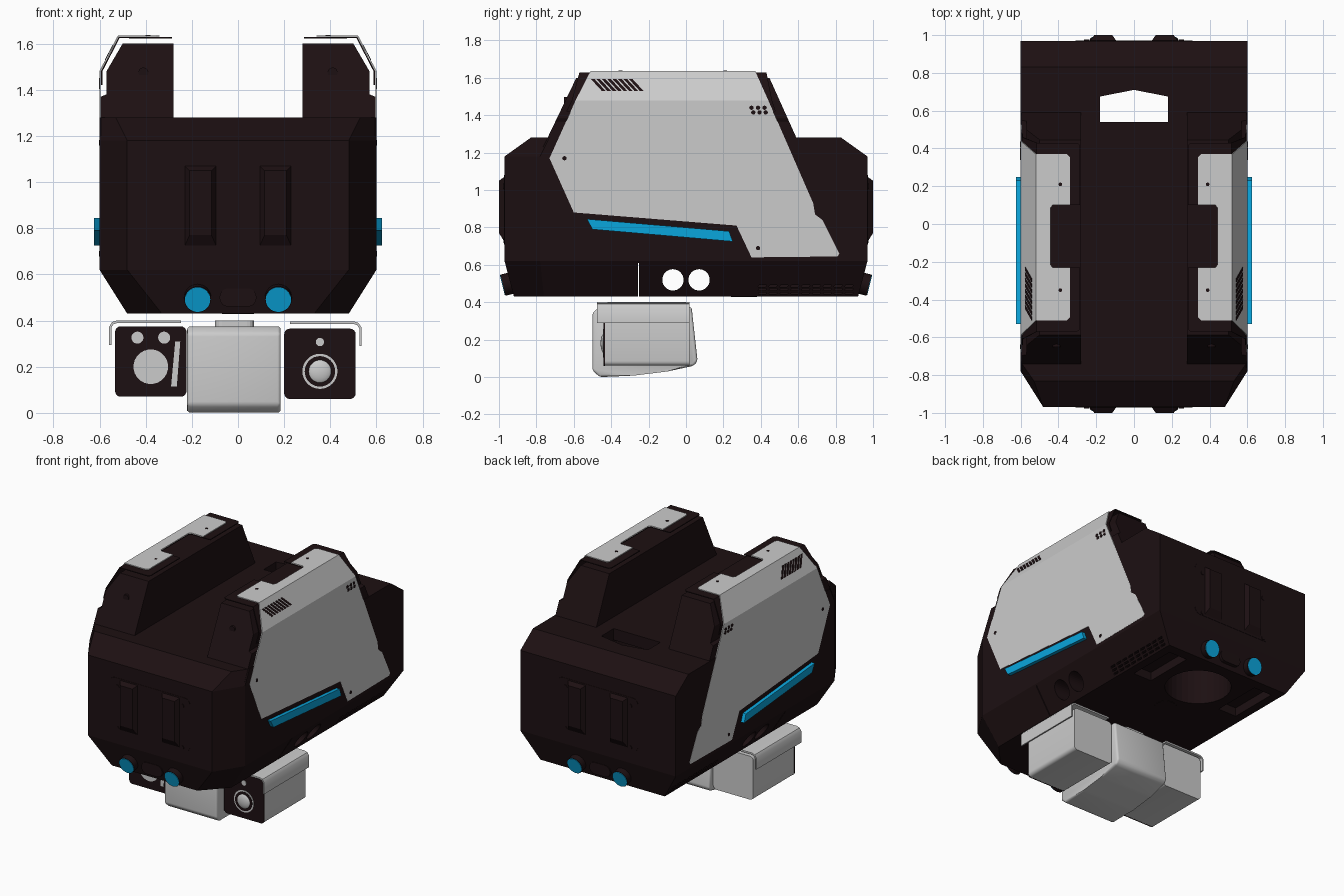
import bpy, bmesh
from math import sin, cos, pi, radians
from mathutils import Matrix

if "Cube" in bpy.data.objects:
    bpy.data.objects.remove(bpy.data.objects["Cube"])


def material(name, rgb):
    m = bpy.data.materials.new(name)
    m.diffuse_color = (*rgb, 1)
    m.use_nodes = True
    m.node_tree.nodes["Principled BSDF"].inputs["Base Color"].default_value = m.diffuse_color
    return m


DARK = material("dark_shell", (0.012, 0.005, 0.006))
BLUE = material("blue_light", (0.003, 0.38, 0.72))


def finish(name, bm, mat=None, mirror="", smooth=False):
    bmesh.ops.recalc_face_normals(bm, faces=bm.faces[:])
    me = bpy.data.meshes.new(name)
    bm.to_mesh(me)
    bm.free()
    ob = bpy.data.objects.new(name, me)
    bpy.context.collection.objects.link(ob)
    if mat:
        me.materials.append(mat)
    if mirror:
        mod = ob.modifiers.new("Mirror", "MIRROR")
        mod.use_axis = ["x" in mirror, "y" in mirror, False]
        mod.use_mirror_merge = False
    if smooth:
        bpy.ops.object.select_all(action="DESELECT")
        ob.select_set(True)
        bpy.context.view_layer.objects.active = ob
        bpy.ops.object.shade_smooth_by_angle(angle=radians(35))
    return ob


def loft(bm, rings):
    vs = [[bm.verts.new(p) for p in r] for r in rings]
    n = len(vs[0])
    for a, b in zip(vs, vs[1:]):
        for i in range(n):
            bm.faces.new((a[i], a[(i + 1) % n], b[(i + 1) % n], b[i]))
    bm.faces.new(vs[0])
    bm.faces.new(vs[-1])


def add_prism(bm, pts, axis, lo, hi):
    def at(p, t):
        return {"x": (t, *p), "y": (p[0], t, p[1]), "z": (*p, t)}[axis]
    loft(bm, [[at(p, t) for p in pts] for t in (lo, hi)])


def prism(name, pts, axis, lo, hi, mat=None, mirror="", bevel=0, smooth=False):
    bm = bmesh.new()
    add_prism(bm, pts, axis, lo, hi)
    if bevel:
        bmesh.ops.bevel(bm, geom=bm.edges[:], offset=bevel, segments=3, profile=0.5, affect="EDGES")
    return finish(name, bm, mat, mirror, smooth or bevel > 0)


def circle(cx, cy, r, n=32):
    return [(cx + r * cos(2 * pi * i / n), cy + r * sin(2 * pi * i / n)) for i in range(n)]


def rect(x0, x1, y0, y1, r=0.0):
    if not r:
        return [(x0, y0), (x1, y0), (x1, y1), (x0, y1)]
    corners = [(x1 - r, y1 - r, 0), (x0 + r, y1 - r, 1), (x0 + r, y0 + r, 2), (x1 - r, y0 + r, 3)]
    return [(cx + r * cos((q + k / 4) * pi / 2), cy + r * sin((q + k / 4) * pi / 2))
            for cx, cy, q in corners for k in range(5)]


# Main hull: stacked rings with chamfered front corners
def ring(z, fx, fy, sx, sy, by):
    return [(-fx, fy, z), (fx, fy, z), (sx, sy, z), (sx, by, z), (-sx, by, z), (-sx, sy, z)]


bm = bmesh.new()
loft(bm, [ring(0.43, 0.33, -0.92, 0.48, -0.76, 0.92), ring(0.62, 0.48, -0.97, 0.6, -0.78, 0.97),
          ring(1.18, 0.48, -0.97, 0.6, -0.78, 0.97), ring(1.28, 0.53, -0.83, 0.6, -0.73, 0.83)])
hull = finish("main_hull", bm, DARK)

# Openings in the hull
top_cut = prism("top_opening_cutter", [(-0.18, 0.54), (0.18, 0.54), (0.18, 0.675), (0, 0.71), (-0.18, 0.675)],
                "z", 1.1, 1.4)
shaft_cut = prism("bottom_shaft_cutter", circle(0, 0.63, 0.21), "z", 0.3, 1.2)
bm = bmesh.new()
for y in (-0.07, 0.07):
    add_prism(bm, circle(y, 0.52, 0.057), "x", -0.8, 0.8)
add_prism(bm, rect(-0.256, -0.25, 0.4, 0.61), "x", -0.8, 0.8)
for s in (-1, 1):
    for row in range(3):
        for col in range(9):
            y, z = 0.385 + 0.058 * col, 0.448 + 0.02 * row
            add_prism(bm, [(y, z - 0.005), (y + 0.04, z - 0.005), (y + 0.046, z + 0.005), (y + 0.006, z + 0.005)],
                      "x", s * 0.445, s * 0.7)
    add_prism(bm, [(s * x, y) for x, y in rect(0.28, 0.42, 0.5, 0.85)], "z", 0.3, 0.49)
side_cut = finish("side_holes_cutter", bm)
for c in (top_cut, shaft_cut, side_cut):
    c.hide_render = True
    c.hide_viewport = True
    b = hull.modifiers.new("Cut", "BOOLEAN")
    b.object, b.operation, b.solver = c, "DIFFERENCE", "EXACT"

# Raised side blocks with sloping ends
section = [(0.28, 1.2), (0.28, 1.6), (0.5, 1.6), (0.57, 1.48), (0.57, 1.38), (0.595, 1.37), (0.595, 1.2)]
bm = bmesh.new()
loft(bm, [[(x, y + k * (z - 1.28), z) for x, z in section] for y, k in ((-0.74, 0.48), (0.59, -0.45))])
finish("side_block", bm, DARK, "x")


# Folded armour plates: side face, sloping shoulder, notched top
def folded_plate(name, low, y0, y1, b0, b1, inner, off, mat):
    bm = bmesh.new()
    xs, xt, zt = 0.601 - off, 0.52 - off * 0.5, 1.636 - off
    A, B = bm.verts.new((xs, b0, 1.48)), bm.verts.new((xs, b1, 1.48))
    C, D = bm.verts.new((xt, y1, zt)), bm.verts.new((xt, y0, zt))
    bm.faces.new([A, B] + [bm.verts.new((xs, y, z)) for y, z in low])
    bm.faces.new([A, D, C, B])
    top = [(inner + 0.015, y1), (inner, y1 - 0.015), (inner, 0.1), (0.43, 0.1), (0.443, 0.085),
           (0.443, -0.215), (0.43, -0.23), (inner, -0.23), (inner, y0 + 0.015), (inner + 0.015, y0)]
    bm.faces.new([D, C] + [bm.verts.new((x, y, zt)) for x, y in top])
    ob = finish(name, bm, mat)
    # keep outer side outward so thickness goes inward
    if ob.data.polygons[0].normal.x < 0:
        ob.data.flip_normals()
    s = ob.modifiers.new("Thickness", "SOLIDIFY")
    s.thickness, s.offset = 0.006, -1
    m = ob.modifiers.new("Mirror", "MIRROR")
    m.use_mirror_merge = False


folded_plate("armour_plate", [(0.68, 0.93), (0.69, 0.87), (0.73, 0.84), (0.82, 0.66), (0.81, 0.645), (0.35, 0.64),
                              (0.27, 0.81), (-0.6, 0.88), (-0.73, 1.17)],
             -0.51, 0.37, -0.59, 0.44, 0.34, 0.0, None)
folded_plate("plate_backing", [(0.48, 1.42), (-0.64, 1.42)], -0.57, 0.43, -0.61, 0.46, 0.285, 0.007, DARK)

# Slanted vents on the plate shoulder
bm = bmesh.new()
for i in range(8):
    y = -0.51 + 0.029 * i
    quad = [(y, 1.595), (y + 0.02, 1.595), (y + 0.08, 1.53), (y + 0.06, 1.53)]
    loft(bm, [[(0.601 - 0.081 * (z - 1.48) / 0.156 + o, py, z) for py, z in quad] for o in (-0.002, 0.002)])
finish("shoulder_vents", bm, DARK, "x")

# Small holes and screws on the plates
bm = bmesh.new()
for y, z in [(0.35 + 0.035 * i, 1.44) for i in range(3)] + [(0.36 + 0.033 * i, 1.415) for i in range(3)] \
        + [(-0.65, 1.17), (0.385, 0.69)]:
    add_prism(bm, circle(y, z, 0.012, 8), "x", 0.597, 0.603)
for y in (-0.35, 0.21):
    add_prism(bm, circle(0.39, y, 0.01, 8), "z", 1.632, 1.638)
finish("plate_screws", bm, DARK, "x")
prism("block_screw", circle(0.41, 1.475, 0.022, 12), "y", -0.652, -0.5, DARK, "x")

# Blue side light strips
prism("side_light", [(-0.53, 0.845), (-0.5, 0.79), (0.25, 0.725), (0.23, 0.78)], "x", 0.59, 0.624, BLUE, "x")

# End panels with raised ribs, front and back
prism("end_panel", rect(-0.31, 0.31, 0.71, 1.08, 0.04), "y", -0.972, -0.96, DARK, "y")
bm = bmesh.new()
loft(bm, [[(x, y, z) for x, z in rect(*b)] for y, b in
          ((-0.96, (0.09, 0.23, 0.72, 1.07)), (-0.972, (0.095, 0.23, 0.725, 1.07)), (-1.0, (0.115, 0.21, 0.77, 1.05)))])
finish("end_rib", bm, DARK, "xy")
bm = bmesh.new()
for z in (0.73, 1.02):
    add_prism(bm, circle(0.25, z, 0.014, 12), "y", -0.976, -0.96)
finish("panel_bolts", bm, DARK, "xy")


# Round lamps and the oval socket between them
def lamp(name, r, d0, d1, mat):
    bm = bmesh.new()
    add_prism(bm, circle(0, 0, r), "y", -d1, -d0)
    bm.transform(Matrix.Translation((0.175, -0.945, 0.5)) @ Matrix.Rotation(radians(14), 4, "X"))
    finish(name, bm, mat, "xy", True)


lamp("lamp_housing", 0.058, -0.02, 0.035, DARK)
lamp("lamp_lens", 0.055, 0.03, 0.038, BLUE)
prism("end_socket", rect(-0.08, 0.08, 0.46, 0.54, 0.038), "y", -0.952, -0.9, DARK, "y")

# Underside ring
prism("underside_boss", circle(0, 0.31, 0.07), "z", 0.428, 0.45, DARK, smooth=True)

# Central sensor box below the hull
prism("centre_box", [(-0.5, 0.345), (-0.5, 0.035), (-0.46, 0.0), (-0.28, 0.008), (-0.1, 0.03), (0.04, 0.06),
                     (0.062, 0.085), (0.03, 0.375), (-0.46, 0.375)], "x", -0.22, 0.185, bevel=0.014)
prism("centre_box_mount", rect(-0.1, 0.07, -0.42, 0.0, 0.03), "z", 0.36, 0.4)

# Two side sensor pods: body, thin dark face and curved hood
hood = [(0.225, 0.386), (0.225, 0.397), (0.5, 0.397), (0.522, 0.39), (0.535, 0.37), (0.535, 0.29),
        (0.526, 0.29), (0.526, 0.365), (0.517, 0.38), (0.5, 0.386)]
for side, s, dx, dz in (("right", 1, 0, 0), ("left", -1, 0.023, 0.01)):
    def place(pts):
        return [(s * (x + dx), z + dz) for x, z in pts]
    prism(side + "_pod_body", place(rect(0.201, 0.509, 0.061, 0.364, 0.025)), "y", -0.434, 0.02, smooth=True)
    prism(side + "_pod_face", place(rect(0.2, 0.51, 0.06, 0.365, 0.025)), "y", -0.44, -0.434, DARK)
    prism(side + "_pod_hood", [(x, z - dz * 0.6) for x, z in place(hood)], "y", -0.475, 0.02, smooth=True)

# Lenses on the pod faces
prism("right_lens_ring", circle(0.355, 0.18, 0.076), "y", -0.443, -0.43, smooth=True)
prism("right_lens_gap", circle(0.355, 0.18, 0.066), "y", -0.445, -0.43, DARK, smooth=True)
bm = bmesh.new()
bmesh.ops.create_uvsphere(bm, u_segments=24, v_segments=12, radius=0.055)
bm.transform(Matrix.Translation((0.355, -0.435, 0.18)) @ Matrix.Diagonal((1, 0.4, 1, 1)))
finish("right_lens", bm, smooth=True)
for name, x, z, r in (("right_small_lens", 0.355, 0.307, 0.018), ("left_lens", -0.378, 0.2, 0.075),
                      ("left_small_lens_outer", -0.436, 0.326, 0.026), ("left_small_lens_inner", -0.32, 0.326, 0.026)):
    prism(name, circle(x, z, r), "y", -0.443, -0.43, smooth=True)
prism("left_indicator_bar", [(-0.29, 0.115), (-0.265, 0.115), (-0.25, 0.31), (-0.272, 0.31)], "y", -0.443, -0.43)
